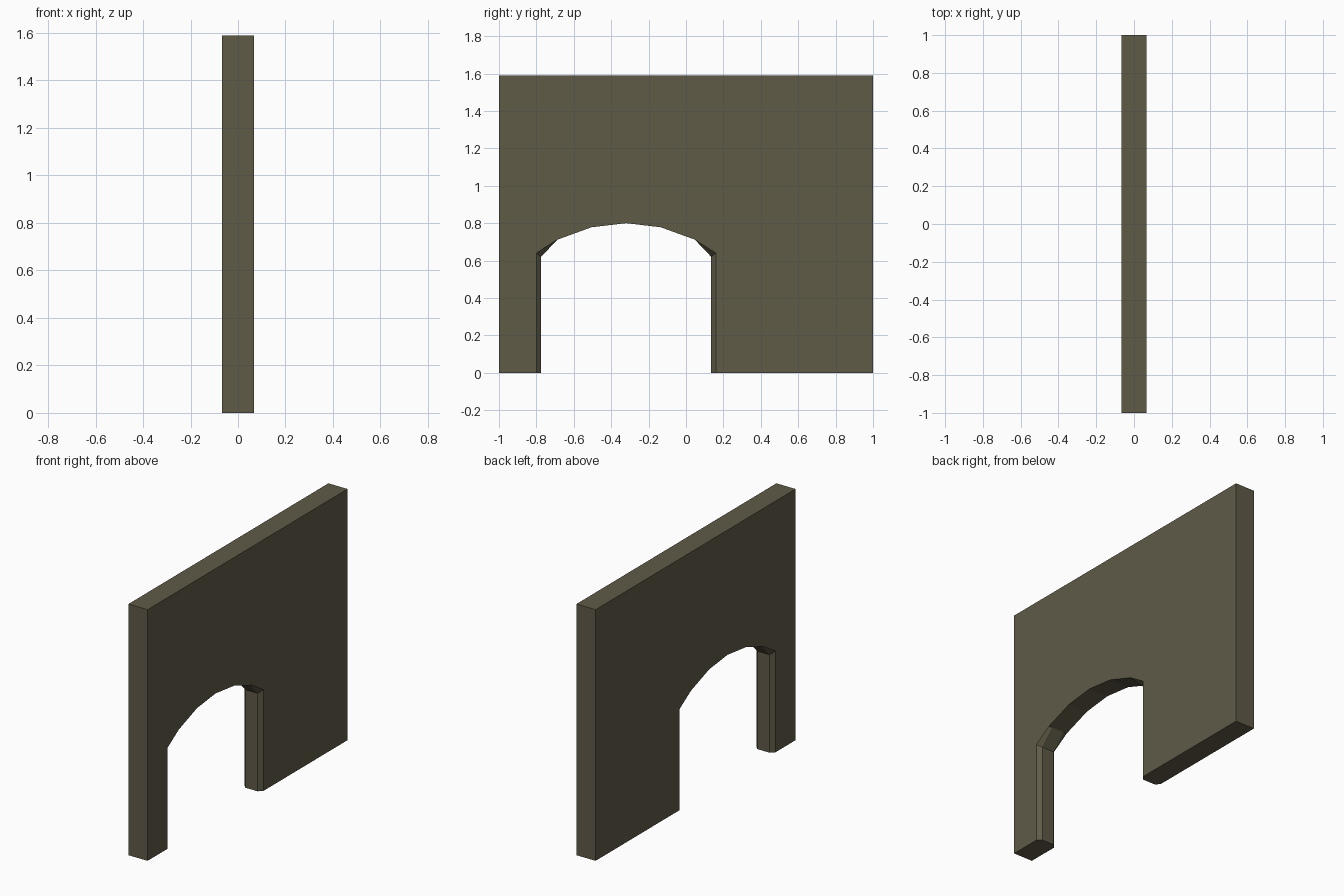
import bpy, bmesh

if "Cube" in bpy.data.objects:
    bpy.data.objects.remove(bpy.data.objects["Cube"])

HALF_T = 0.067      # half the wall thickness
BEVEL = 0.024       # depth of the chamfer on the opening's jambs
TOP = 1.59
MID = -0.32         # centre of the archway along y


def profile(half_width, spring):
    """Wall outline (y, z) with an archway cut up from the floor."""
    right = [(half_width, 0), (half_width, spring), (0.367, 0.712), (0.185, 0.778)]
    left = [(-y, z) for y, z in reversed(right)]
    arch = [(MID + y, z) for y, z in right + [(0, 0.80)] + left]
    return [(-1, 0), (-1, TOP), (1, TOP), (1, 0)] + arch


# Four slices across the thickness: wide opening on the faces, narrower inside
wide, narrow = profile(0.48, 0.64), profile(0.455, 0.62)
slices = [(-HALF_T, wide), (-HALF_T + BEVEL, narrow),
          (HALF_T - BEVEL, narrow), (HALF_T, wide)]

bm = bmesh.new()
rings = [[bm.verts.new((x, y, z)) for y, z in pts] for x, pts in slices]
n = len(wide)
for a, b in zip(rings, rings[1:]):
    for i in range(n):
        j = (i + 1) % n
        bm.faces.new((a[i], a[j], b[j], b[i]))
bm.faces.new(rings[0])
bm.faces.new(rings[-1])
bmesh.ops.recalc_face_normals(bm, faces=bm.faces)

mesh = bpy.data.meshes.new("arched_wall")
bm.to_mesh(mesh)
bm.free()

# Single olive stone colour
stone = bpy.data.materials.new("olive_stone")
stone.diffuse_color = (0.115, 0.103, 0.064, 1)
stone.use_nodes = True
stone.node_tree.nodes["Principled BSDF"].inputs["Base Color"].default_value = stone.diffuse_color
mesh.materials.append(stone)

wall = bpy.data.objects.new("arched_wall", mesh)
bpy.context.collection.objects.link(wall)
